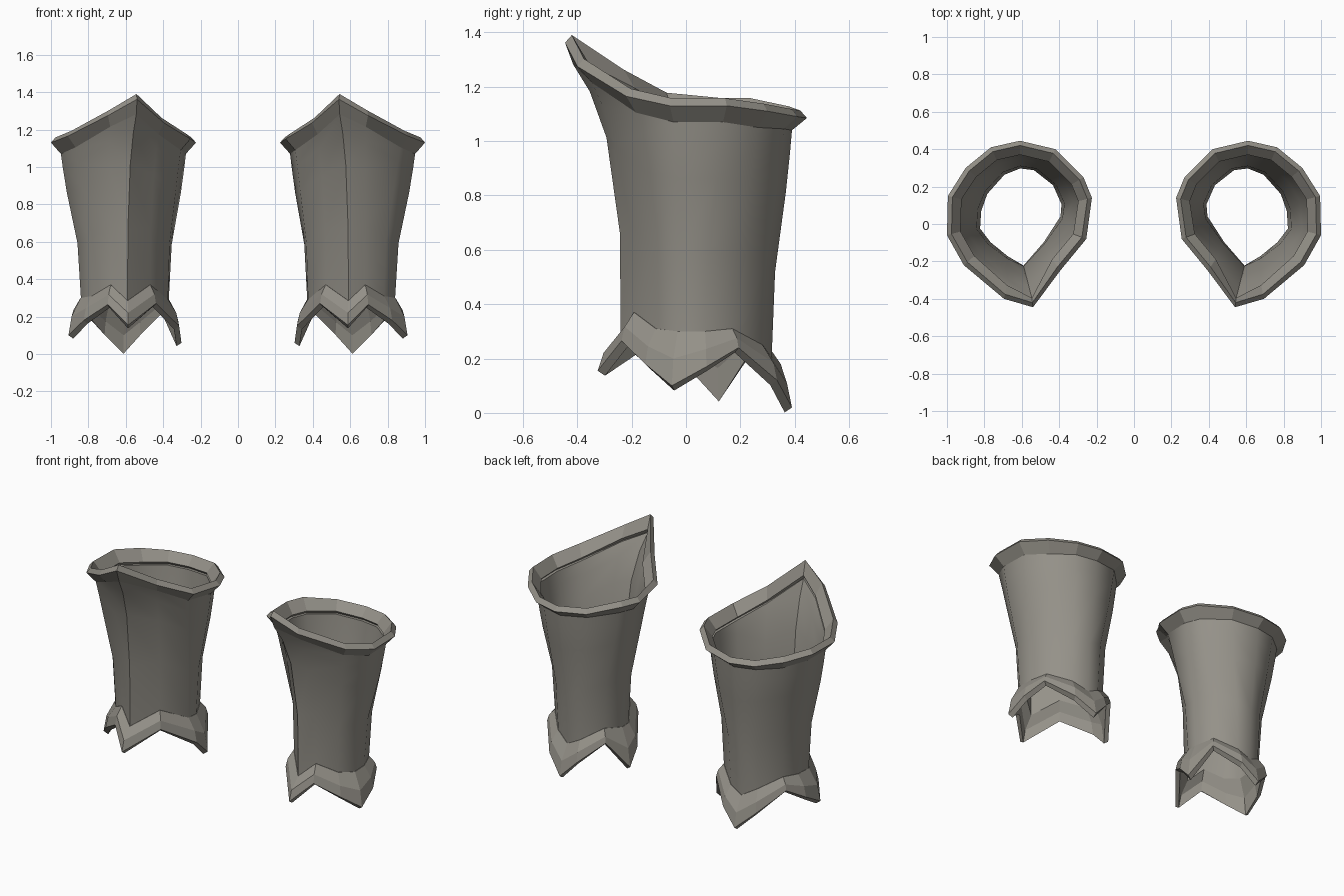
import bpy, bmesh
from mathutils import Vector

if "Cube" in bpy.data.objects:
    bpy.data.objects.remove(bpy.data.objects["Cube"])

mat = bpy.data.materials.new("grey steel")
mat.diffuse_color = (0.30, 0.285, 0.25, 1)
mat.use_nodes = True
mat.node_tree.nodes["Principled BSDF"].inputs["Base Color"].default_value = mat.diffuse_color

C = Vector((0.6, 0.05))
# Matching columns, starting at the front ridge and going round (x, y)
SHAFT = [(.59, -.24), (.68, -.19), (.78, -.11), (.84, -.03), (.835, .07), (.80, .17), (.70, .28),
         (.61, .315), (.53, .305), (.42, .22), (.37, .11), (.375, .04), (.47, -.11)]
RIM = [(.54, -.445), (.695, -.40), (.91, -.22), (1.0, -.06), (.995, .15), (.90, .30), (.765, .41),
       (.61, .445), (.42, .40), (.27, .25), (.225, .14), (.255, -.08), (.395, -.25)]
RIM_Z = [1.362, 1.275, 1.165, 1.13, 1.13, 1.11, 1.09, 1.085, 1.10, 1.13, 1.13, 1.15, 1.235]
HEM_Z = [.285, .37, .31, .30, .30, .31, .25, .20, .24, .31, .29, .29, .37]
PETAL_Z = [.155, .265, .18, .10, .17, .24, .12, .02, .12, .235, .06, .15, .27]
PETAL_OUT = [.085, .05, .06, .07, .06, .045, .06, .075, .06, .045, .07, .06, .05]
FRONT = [1, .6, .2, 0, 0, 0, 0, 0, 0, 0, 0, .2, .6]     # share of the front ridge profile
N = len(SHAFT)


def push(p, d):
    """Move a plan point away from the leg axis by d."""
    p = Vector(p)
    return p + (p - C).normalized() * d


def ring(base, offs, zs):
    return [(*push(base[i], offs[i]), zs[i]) for i in range(N)]


def loft(name, rings, closed=True, ridge=False):
    """Skin the rings, mirror to the other leg."""
    bm = bmesh.new()
    vs = [[bm.verts.new(p) for p in r] for r in rings]
    count = len(vs) if closed else len(vs) - 1
    for k in range(count):
        a, b = vs[k], vs[(k + 1) % len(vs)]
        for i in range(N):
            j = (i + 1) % N
            bm.faces.new((a[i], a[j], b[j], b[i]))
    bmesh.ops.recalc_face_normals(bm, faces=bm.faces)
    me = bpy.data.meshes.new(name)
    bm.to_mesh(me)
    bm.free()
    me.materials.append(mat)
    ob = bpy.data.objects.new(name, me)
    bpy.context.collection.objects.link(ob)
    mod = ob.modifiers.new("other_leg", 'MIRROR')
    mod.use_bisect_axis[0] = False
    mod.use_mirror_merge = False
    bpy.context.view_layer.objects.active = ob
    ob.select_set(True)
    if ridge:
        bpy.ops.object.shade_smooth_by_angle(angle=0.75)
    ob.select_set(False)
    return ob


# Collar foot: where the shaft meets the flared rim
foot_off = [-.03] + [-.055] * (N - 1)
foot_z = [z - (.08 if i == 0 else .045 if i in (6, 7, 8) else .06) for i, z in enumerate(RIM_Z)]
FOOT = [push(RIM[i], foot_off[i]) for i in range(N)]


def shaft_ring(s, side_t, front_t, inset):
    pts, zs = [], []
    for i in range(N):
        t = side_t + (front_t - side_t) * FRONT[i]
        pts.append(Vector(SHAFT[i]).lerp(FOOT[i], t))
        zs.append(HEM_Z[i] + (foot_z[i] - HEM_Z[i]) * s)
    return ring(pts, [-inset] * N, zs)


# Shaft: double wall, straight below and widening to the top, with a sharp front ridge
levels = [(0, 0, 0), (.38, .17, .02), (.73, .7, .3), (.9, .9, .65), (1, 1, 1)]
outer = [shaft_ring(*l, 0) for l in levels]
inner = [shaft_ring(*l, .018) for l in reversed(levels)]
loft("shaft", outer + inner, ridge=True)

# Collar: flared rim with a bevelled lip
loft("collar", [
    ring(RIM, foot_off, foot_z),
    ring(RIM, [0] * N, RIM_Z),
    ring(RIM, [-.025] * N, [z + .028 for z in RIM_Z]),
    ring(RIM, [o - .02 for o in foot_off], [z + .02 for z in foot_z])])

# Ankle flare: four pointed petals bending outward under the shaft
mid_z = [h + (p - h) * .5 for h, p in zip(HEM_Z, PETAL_Z)]
loft("ankle_flare", [
    ring(SHAFT, [.002] * N, HEM_Z),
    ring(SHAFT, [o * .75 for o in PETAL_OUT], mid_z),
    ring(SHAFT, PETAL_OUT, PETAL_Z),
    ring(SHAFT, [o - .027 for o in PETAL_OUT], [z - .018 for z in PETAL_Z]),
    ring(SHAFT, [o * .75 - .025 for o in PETAL_OUT], [z - .01 for z in mid_z]),
    ring(SHAFT, [-.018] * N, HEM_Z)])
